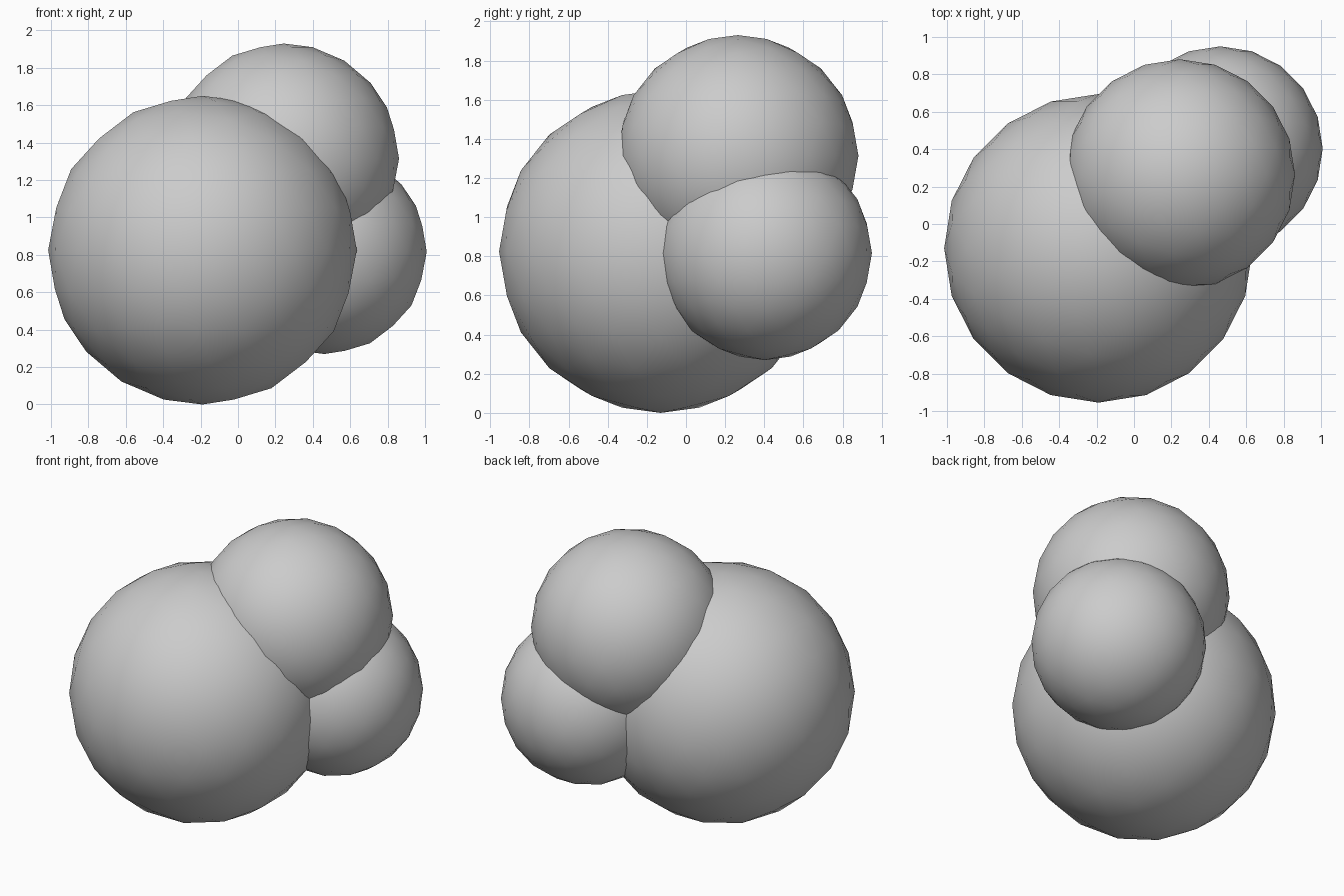
import bpy

if "Cube" in bpy.data.objects:
    bpy.data.objects.remove(bpy.data.objects["Cube"])


def ball(name, centre, radius):
    """Smooth-shaded icosphere."""
    bpy.ops.mesh.primitive_ico_sphere_add(subdivisions=3, radius=radius, location=centre)
    obj = bpy.context.object
    obj.name = name
    bpy.ops.object.shade_smooth()
    return obj


# Three overlapping balls, large to small
ball("large_ball", (-0.19, -0.13, 0.825), 0.825)
ball("upper_ball", (0.245, 0.265, 1.314), 0.616)
ball("small_ball", (0.462, 0.403, 0.817), 0.547)
